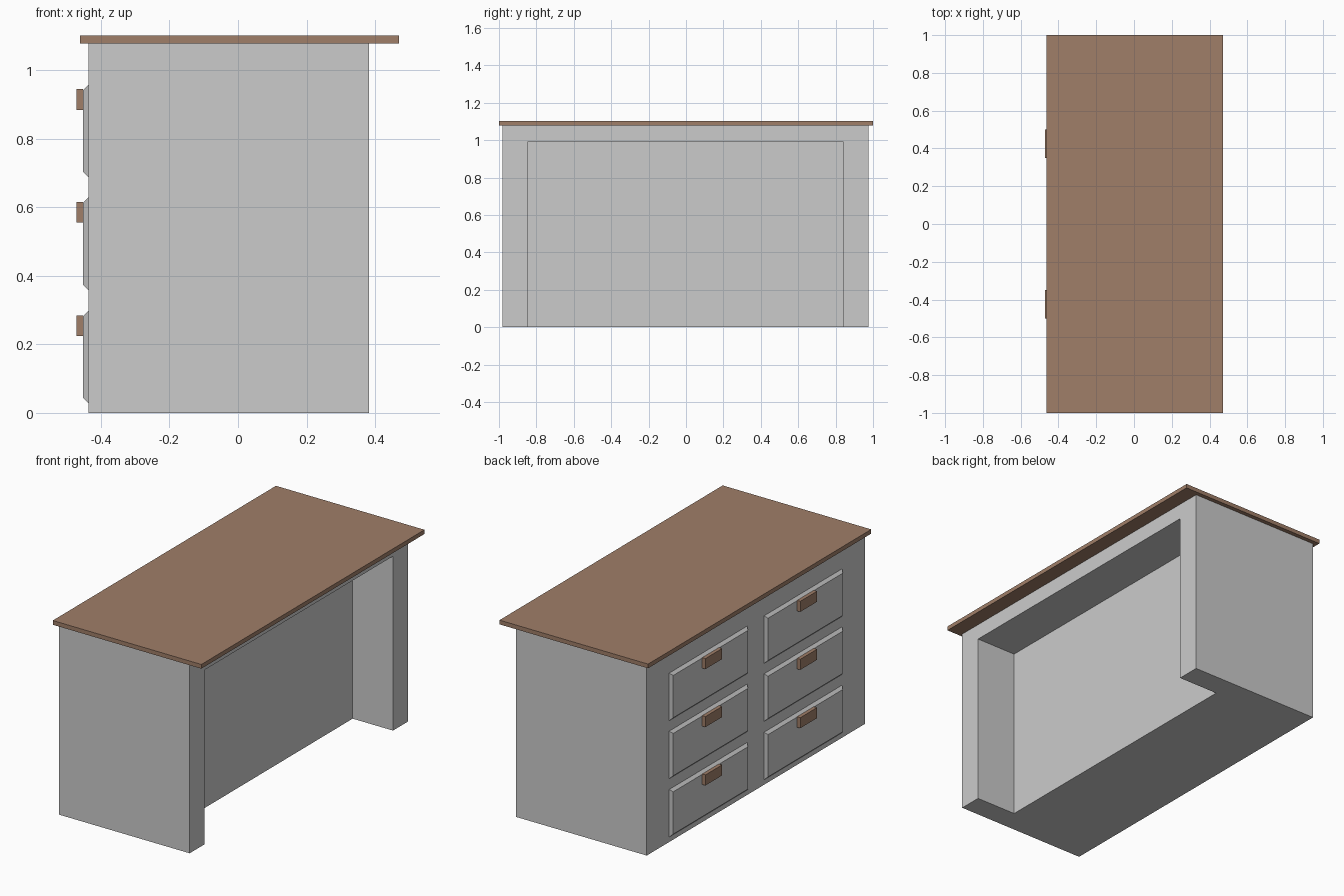
import bpy
import bmesh

cube = bpy.data.objects.get("Cube")
if cube:
    bpy.data.objects.remove(cube, do_unlink=True)


def material(name, rgb):
    mat = bpy.data.materials.new(name)
    mat.use_nodes = True
    colour = (*rgb, 1.0)
    mat.diffuse_color = colour
    mat.node_tree.nodes["Principled BSDF"].inputs["Base Color"].default_value = colour
    return mat


grey = material("grey paint", (0.6, 0.6, 0.6))
brown = material("brown wood", (0.35, 0.21, 0.14))


def box(name, x, y, z, mat, taper=0.0):
    """Box from (min, max) ranges; taper narrows the face pointing to -x."""
    bm = bmesh.new()
    bmesh.ops.create_cube(bm, size=1.0)
    for v in bm.verts:
        inset = taper if v.co.x < 0 else 0.0
        for axis, (low, high) in enumerate((x, y, z)):
            shift = inset if axis else 0.0
            v.co[axis] = low + shift if v.co[axis] < 0 else high - shift
    mesh = bpy.data.meshes.new(name)
    bm.to_mesh(mesh)
    bm.free()
    mesh.materials.append(mat)
    obj = bpy.data.objects.new(name, mesh)
    bpy.context.collection.objects.link(obj)
    return obj


# Desk body with a knee space cut from the seat side
body = box("desk_body", (-0.437, 0.383), (-0.98, 0.976), (0, 1.078), grey)
cutter = box("knee_space_cutter", (0.13, 0.5), (-0.848, 0.842), (-0.1, 0.989), grey)
cutter.hide_render = True
cut = body.modifiers.new("knee_space", "BOOLEAN")
cut.operation = "DIFFERENCE"
cut.solver = "EXACT"
cut.object = cutter
bpy.context.view_layer.objects.active = body
bpy.ops.object.modifier_apply(modifier=cut.name)
bpy.data.objects.remove(cutter, do_unlink=True)

# Overhanging worktop
box("desk_top", (-0.462, 0.47), (-1, 1), (1.078, 1.102), brown)

# Two columns of three drawers, each with a block handle
for side, centre in (("left", -0.425), ("right", 0.425)):
    for row, level in zip(("bottom", "middle", "top"), (0.028, 0.359, 0.688)):
        box(f"{row}_{side}_drawer", (-0.452, -0.437),
            (centre - 0.35, centre + 0.35), (level, level + 0.27), grey, 0.015)
        box(f"{row}_{side}_handle", (-0.472, -0.452),
            (centre - 0.075, centre + 0.075), (level + 0.197, level + 0.257), brown)
